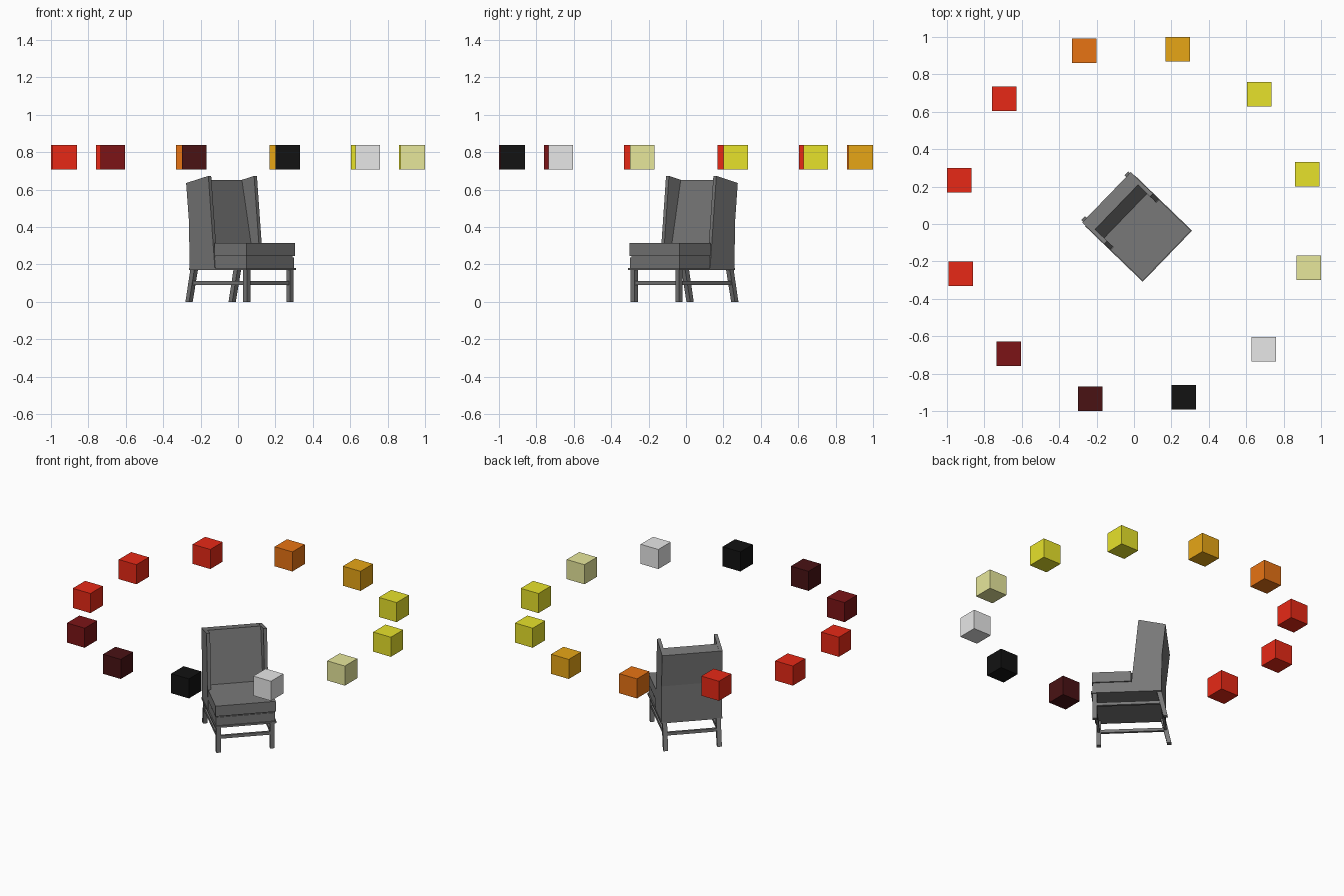
import bpy, bmesh
from math import radians, cos, sin
from mathutils import Matrix, Vector

if "Cube" in bpy.data.objects:
    bpy.data.objects.remove(bpy.data.objects["Cube"], do_unlink=True)


def material(name, r, g, b):
    m = bpy.data.materials.new(name)
    m.use_nodes = True
    m.diffuse_color = (r, g, b, 1)
    m.node_tree.nodes["Principled BSDF"].inputs["Base Color"].default_value = (r, g, b, 1)
    return m


grey = material("chair grey", .19, .19, .19)
red = material("red", .8, .022, .008)
orange = material("orange", .8, .172, .007)
amber = material("amber", .8, .38, .008)
yellow = material("yellow", .8, .76, .024)
pale = material("pale yellow", .8, .8, .33)
white = material("white", .8, .8, .8)
black = material("black", .006, .006, .006)
maroon = material("maroon", .067, .006, .007)
dark_red = material("dark red", .2, .007, .008)

TURN = Matrix.Rotation(radians(46), 4, "Z")   # the chair stands diagonally


def finish(bm, name, mat, matrix=Matrix()):
    bmesh.ops.transform(bm, matrix=matrix, verts=bm.verts)
    bmesh.ops.recalc_face_normals(bm, faces=bm.faces)
    mesh = bpy.data.meshes.new(name)
    bm.to_mesh(mesh)
    bm.free()
    mesh.materials.append(mat)
    obj = bpy.data.objects.new(name, mesh)
    bpy.context.collection.objects.link(obj)
    return obj


def box(name, low, high, mat=grey, matrix=TURN):
    """Box between two opposite corners."""
    low, high = Vector(low), Vector(high)
    bm = bmesh.new()
    bmesh.ops.create_cube(bm, size=1)
    for v in bm.verts:
        v.co = (low + high) / 2 + Vector(a * b for a, b in zip(v.co, high - low))
    return finish(bm, name, mat, matrix)


def side_profile(name, points, x0, x1):
    """Side outline of (y, z) points, extruded from x0 to x1."""
    bm = bmesh.new()
    face = bm.faces.new([bm.verts.new((x0, y, z)) for y, z in points])
    out = bmesh.ops.extrude_face_region(bm, geom=[face])
    moved = [e for e in out["geom"] if isinstance(e, bmesh.types.BMVert)]
    bmesh.ops.translate(bm, vec=(x1 - x0, 0, 0), verts=moved)
    return finish(bm, name, grey, TURN)


# Seat
box("base_plate", (-.19, -.248, .17), (.19, .18, .182))
box("seat_frame", (-.183, -.24, .18), (.183, .17, .238))
box("seat_gap", (-.178, -.235, .238), (.178, .12, .246))
box("seat_cushion", (-.186, -.244, .246), (.186, -.005, .315))
box("seat_cushion_rear", (-.166, -.006, .246), (.166, .1, .315))

# Backrest and wings
rear = [(.18, .18), (.183, .42), (.205, .635)]
side_profile("backrest", rear + [(.13, .65), (.06, .3), (.06, .18)], -.167, .167)
for side, label in ((-1, "right"), (1, "left")):
    side_profile(label + "_wing", rear + [(.04, .673), (-.008, .182)],
                 side * .165, side * .187)

    # Legs: front ones upright, rear ones raked backwards
    x = side * .166
    box(label + "_front_leg", (x - .014, -.24, 0), (x + .014, -.212, .175))
    side_profile(label + "_rear_leg",
                 [(.19, 0), (.217, 0), (.18, .175), (.15, .175)], x - .014, x + .014)
    box(label + "_side_stretcher", (x - .008, -.22, .09), (x + .008, .182, .11))

# Cross stretchers
for name, y in (("front_stretcher", -.226), ("rear_stretcher", .18)):
    box(name, (-.166, y - .008, .09), (.166, y + .008, .11))

# Ring of floating cubes
ring = [pale, yellow, yellow, amber, orange, red, red, red, dark_red, maroon, black, white]
half = Vector((.0655, .0655, .0655))
for i, mat in enumerate(ring):
    a = radians(30 * i - 14)
    centre = Vector((.964 * cos(a), .964 * sin(a), .772))
    box(f"ring_cube_{i + 1}", centre - half, centre + half, mat, Matrix())
